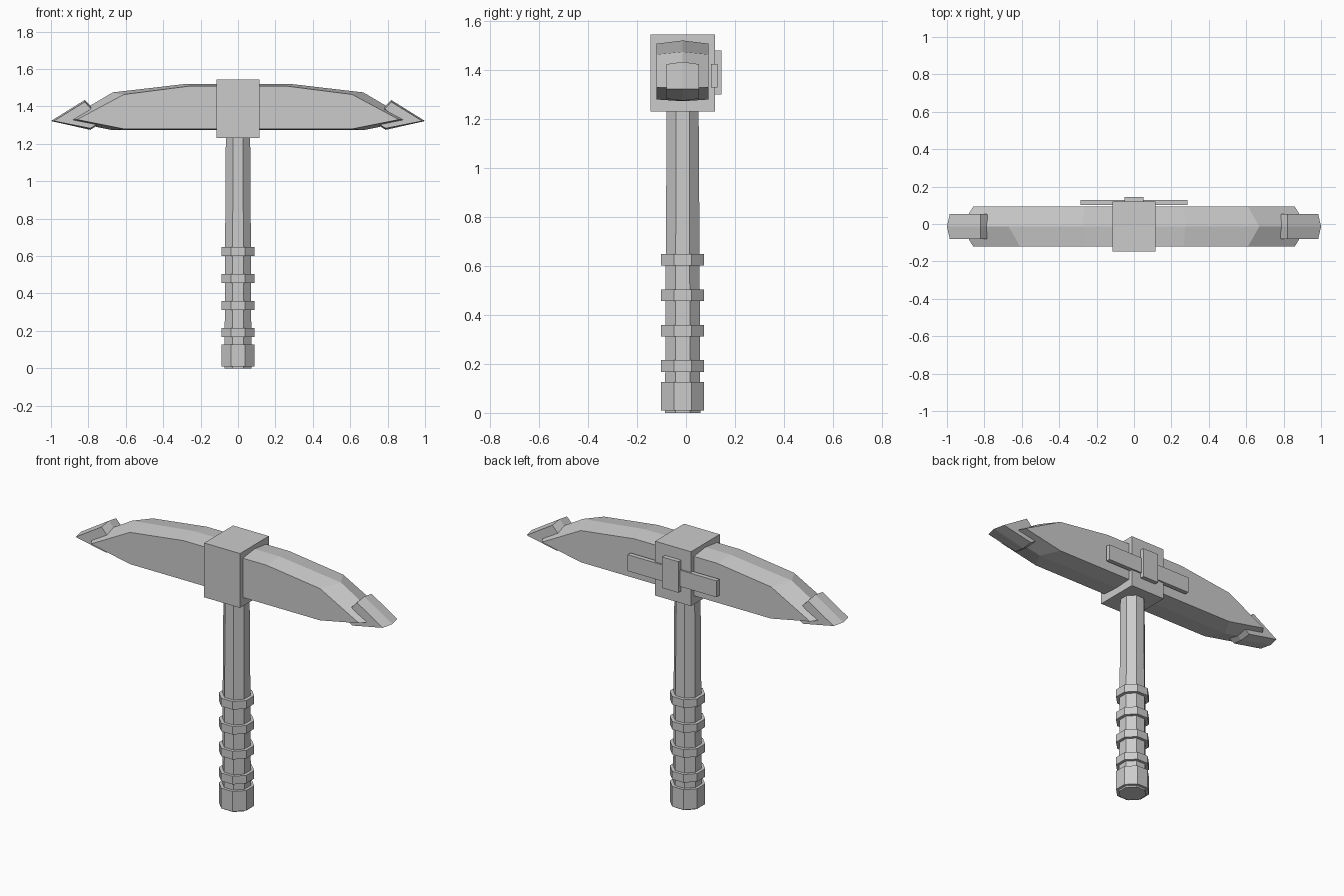
import bpy, bmesh, math

if "Cube" in bpy.data.objects:
    bpy.data.objects.remove(bpy.data.objects["Cube"])

CY = -0.0135  # depth of the model's centre plane

grey = bpy.data.materials.new("plain grey")
grey.diffuse_color = (0.6, 0.6, 0.6, 1)
grey.use_nodes = True
grey.node_tree.nodes["Principled BSDF"].inputs["Base Color"].default_value = grey.diffuse_color


def finish(name, bm):
    bmesh.ops.recalc_face_normals(bm, faces=bm.faces)
    me = bpy.data.meshes.new(name)
    bm.to_mesh(me)
    bm.free()
    me.materials.append(grey)
    ob = bpy.data.objects.new(name, me)
    bpy.context.collection.objects.link(ob)
    return ob


def loft(name, loops):
    """Skin matching point loops and cap both ends."""
    bm = bmesh.new()
    rings = [[bm.verts.new(p) for p in loop] for loop in loops]
    n = len(rings[0])
    for a, b in zip(rings, rings[1:]):
        for i in range(n):
            j = (i + 1) % n
            bm.faces.new((a[i], a[j], b[j], b[i]))
    bm.faces.new(rings[0])
    bm.faces.new(rings[-1])
    return finish(name, bm)


def octagon(apothem, z):
    r = apothem / math.cos(math.pi / 8)
    angles = [math.pi / 8 + i * math.pi / 4 for i in range(8)]
    return [(r * math.cos(a), CY + r * math.sin(a), z) for a in angles]


def box(name, x, y0, y1, z0, z1):
    return loft(name, [[(-x, y, z0), (x, y, z0), (x, y, z1), (-x, y, z1)] for y in (y0, y1)])


def ridged(name, side, middle, depth):
    """Profile slab in XZ with a raised ridge along its centre plane."""
    at = lambda pts, y: [(x, y, z) for x, z in pts]
    return loft(name, [at(side, CY - depth), at(middle, CY), at(side, CY + depth)])


def both(half):
    return half + [(-x, z) for x, z in reversed(half)]


# Handle with grip rings and pommel
loft("handle", [octagon(0.072, 0), octagon(0.069, 0.65), octagon(0.065, 1.26)])
for i in range(4):
    z = 0.168 + 0.1445 * i
    loft(f"grip_ring_{i + 1}", [octagon(0.088, z), octagon(0.088, z + 0.047)])
loft("pommel", [octagon(0.088, 0.01), octagon(0.088, 0.127)])

# Pick head, with a ridge along the top, bottom and ends
ridged("pick_head",
       both([(0.265, 1.508), (0.61, 1.464), (0.86, 1.33), (0.61, 1.28)]),
       both([(0.275, 1.521), (0.67, 1.475), (0.925, 1.325), (0.67, 1.273)]), 0.106)

# Arrow-shaped caps on both points
for name, s in (("left_tip", -1), ("right_tip", 1)):
    side = [(0.985, 1.322), (0.82, 1.424), (0.785, 1.387), (0.85, 1.335), (0.757, 1.303), (0.79, 1.283)]
    mid = [(1.0, 1.322), (0.82, 1.434), (0.77, 1.385), (0.84, 1.335), (0.745, 1.303), (0.79, 1.275)]
    ridged(name, [(s * x, z) for x, z in side], [(s * x, z) for x, z in mid], 0.067)

# Centre block and the crossed plates on its back
box("head_block", 0.115, -0.146, 0.119, 1.23, 1.545)
box("back_bar", 0.285, 0.102, 0.128, 1.33, 1.425)
box("back_clip", 0.052, 0.117, 0.144, 1.30, 1.48)
